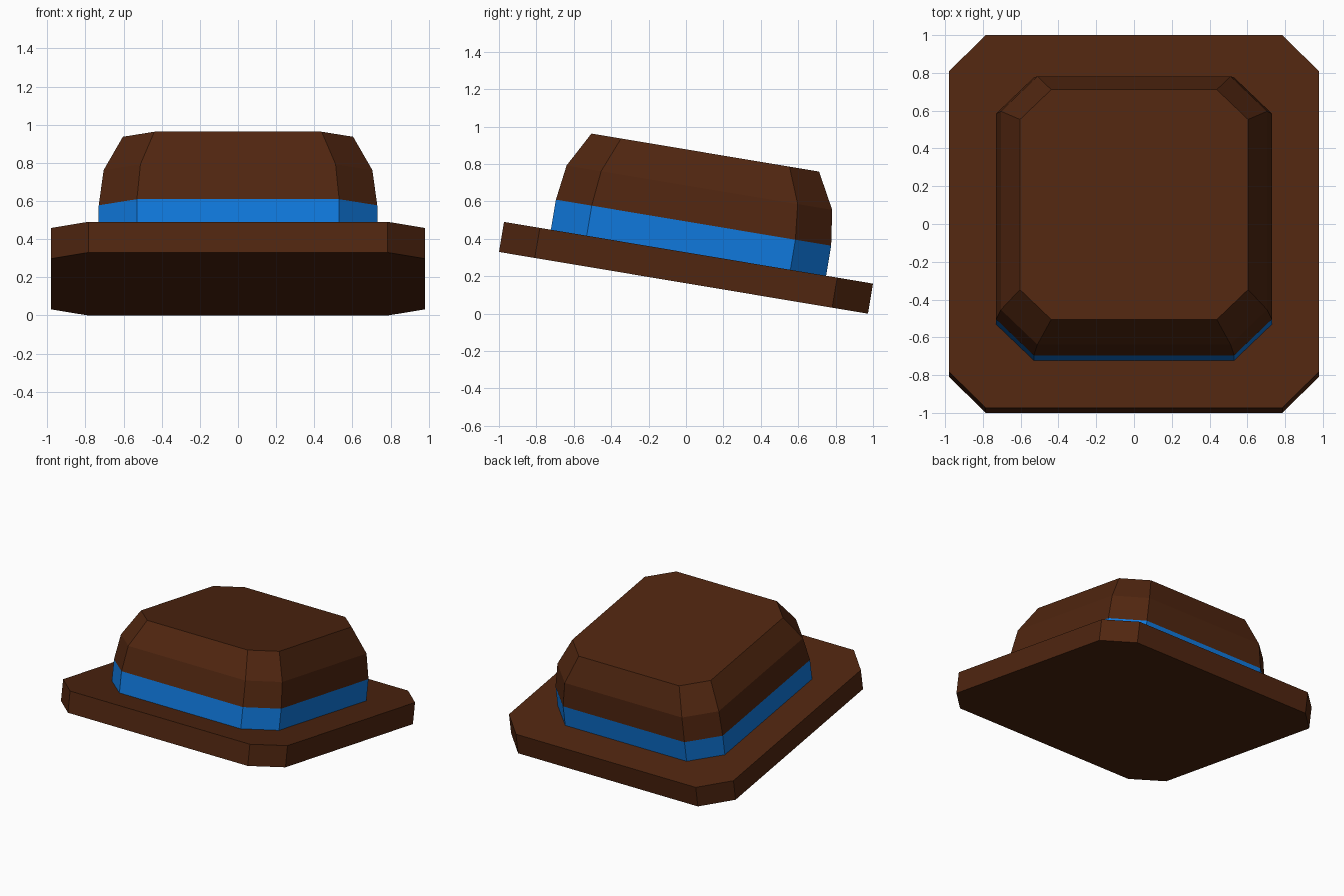
import bpy, bmesh, math
from mathutils import Matrix

if "Cube" in bpy.data.objects:
    bpy.data.objects.remove(bpy.data.objects["Cube"])

TILT = Matrix.Translation((0, -0.0135, 0.165)) @ Matrix.Rotation(math.radians(-9.5), 4, 'X')


def material(name, rgb):
    m = bpy.data.materials.new(name)
    m.diffuse_color = (*rgb, 1)
    m.use_nodes = True
    m.node_tree.nodes["Principled BSDF"].inputs["Base Color"].default_value = m.diffuse_color
    return m


brown = material("dark_brown_felt", (0.08, 0.019, 0.005))
blue = material("blue_ribbon", (0.005, 0.19, 0.72))


def octagon(hx, hy, cx, cy):
    """Rectangle with cut corners, counter-clockwise."""
    return [(hx, -cy), (hx, cy), (cx, hy), (-cx, hy),
            (-hx, cy), (-hx, -cy), (-cx, -hy), (cx, -hy)]


def loft(name, outline, levels, mat, cap_bottom=False, cap_top=False):
    """Stack scaled copies of an outline at (height, scale) levels."""
    bm = bmesh.new()
    rings = [[bm.verts.new((x * s, y * s, h)) for x, y in outline] for h, s in levels]
    n = len(outline)
    for a, b in zip(rings, rings[1:]):
        for i in range(n):
            j = (i + 1) % n
            bm.faces.new((a[i], a[j], b[j], b[i]))
    if cap_bottom:
        bm.faces.new(rings[0][::-1])
    if cap_top:
        bm.faces.new(rings[-1])
    bm.transform(TILT)
    me = bpy.data.meshes.new(name)
    bm.to_mesh(me)
    bm.free()
    me.materials.append(mat)
    ob = bpy.data.objects.new(name, me)
    bpy.context.collection.objects.link(ob)


crown_outline = octagon(0.73, 0.746, 0.53, 0.552)

# wide flat brim
loft("brim", octagon(0.98, 1.0, 0.785, 0.806), [(0, 1), (0.163, 1)], brown, True, True)
# ribbon around the crown base
loft("hat_band", crown_outline, [(0.163, 1), (0.326, 1)], blue)
# crown narrowing to a flat top
loft("crown", crown_outline, [(0.326, 1), (0.516, 0.965), (0.706, 0.827)], brown, cap_top=True)
